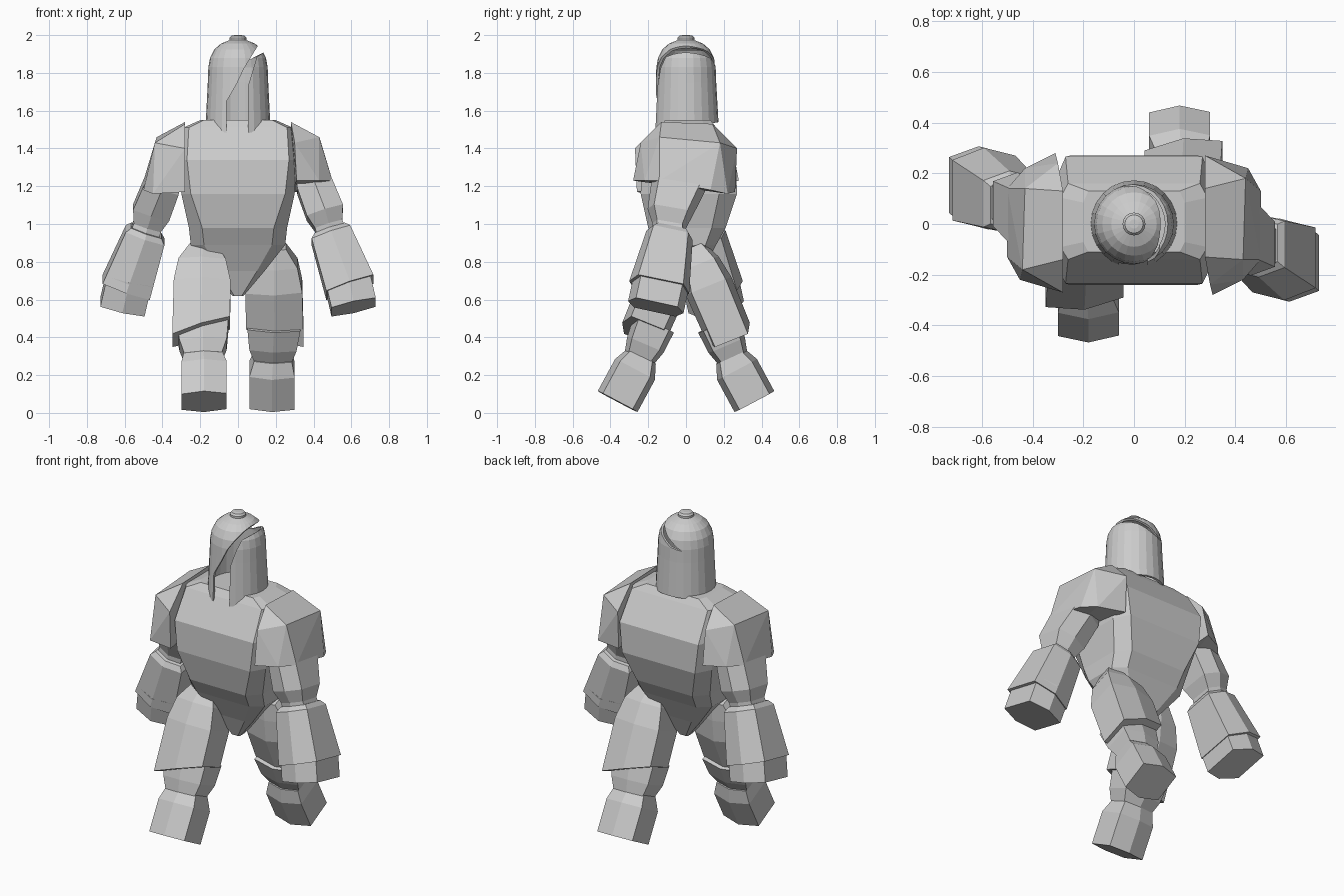
import bpy, bmesh, math
from mathutils import Vector

cube = bpy.data.objects.get("Cube")
if cube:
    bpy.data.objects.remove(cube, do_unlink=True)

grey = bpy.data.materials.new("plain grey")
grey.use_nodes = True
grey.diffuse_color = (0.6, 0.6, 0.6, 1)
grey.node_tree.nodes["Principled BSDF"].inputs["Base Color"].default_value = (0.6, 0.6, 0.6, 1)


def finish(name, bm):
    """Turn a bmesh into a flat shaded object."""
    bmesh.ops.recalc_face_normals(bm, faces=bm.faces[:])
    mesh = bpy.data.meshes.new(name)
    bm.to_mesh(mesh)
    bm.free()
    mesh.materials.append(grey)
    obj = bpy.data.objects.new(name, mesh)
    bpy.context.collection.objects.link(obj)
    return obj


def loft(name, rings, cap_start=True, cap_end=True):
    """Skin a list of equally long point rings."""
    bm = bmesh.new()
    rows = [[bm.verts.new(p) for p in ring] for ring in rings]
    count = len(rows[0])
    for low, high in zip(rows, rows[1:]):
        for i in range(count):
            j = (i + 1) % count
            bm.faces.new((low[i], low[j], high[j], high[i]))
    if cap_start:
        bm.faces.new(rows[0])
    if cap_end:
        bm.faces.new(rows[-1])
    return finish(name, bm)


def limb(name, stations, slant=0.0):
    """Six-sided limb segment; each station is x, y, z, half width, half depth.
    The slant makes the outer side of the last ring hang lower."""
    axis = (Vector(stations[-1][:3]) - Vector(stations[0][:3])).normalized()
    side = Vector((1, 0, 0))
    side = (side - axis * side.dot(axis)).normalized()
    depth = axis.cross(side)
    section = [(-1, -0.75), (0, -1), (1, -0.75), (1, 0.75), (0, 1), (-1, 0.75)]
    rings = []
    for station in stations:
        centre, (rx, ry) = Vector(station[:3]), station[3:]
        drop = slant if station is stations[-1] else 0
        rings.append([centre + side * a * rx + depth * b * ry + axis * a * rx * drop
                      for a, b in section])
    return loft(name, rings)


def hull(name, points):
    bm = bmesh.new()
    for p in points:
        bm.verts.new(p)
    bmesh.ops.convex_hull(bm, input=bm.verts[:])
    bmesh.ops.dissolve_limit(bm, angle_limit=math.radians(4), verts=bm.verts[:], edges=bm.edges[:])
    return finish(name, bm)


def circle(radius, z, slope=0.0, sides=24):
    angles = [math.tau * i / sides for i in range(sides)]
    return [(radius * math.cos(a), radius * math.sin(a), z + slope * radius * math.sin(a)) for a in angles]


def prism(name, outline, y0, y1):
    return loft(name, [[(x, y, z) for x, z in outline] for y in (y0, y1)])


# Torso: height, half width, front panel half width, front y, back y
torso = [(0.62, 0.03, 0.02, -0.03, 0.03), (0.75, 0.14, 0.1, -0.08, 0.09),
         (0.89, 0.25, 0.18, -0.15, 0.16), (0.98, 0.26, 0.19, -0.2, 0.21),
         (1.16, 0.3, 0.25, -0.24, 0.27), (1.34, 0.31, 0.27, -0.235, 0.265),
         (1.51, 0.29, 0.26, -0.14, 0.16), (1.55, 0.2, 0.18, -0.11, 0.13)]
rings = []
for z, w, p, f, b in torso:
    rings.append([(-p, f, z), (p, f, z), (w, f * 0.65, z), (w, b * 0.65, z),
                  (p, b, z), (-p, b, z), (-w, b * 0.65, z), (-w, f * 0.65, z)])
loft("torso", rings)

# Helmet shell with its slit sweeping from the face over to the back, and the top knob
dome = [(0.16, 1.75), (0.157, 1.83), (0.148, 1.88), (0.125, 1.925), (0.09, 1.955), (0.045, 1.973)]
helmet = loft("helmet", [circle(0.172, 1.51, 0.17)] + [circle(r, z) for r, z in dome], cap_start=False)
shell = helmet.modifiers.new("shell", "SOLIDIFY")
shell.thickness = 0.014
front_slit = [(-0.06, 1.4), (-0.06, 1.65), (-0.005, 1.745), (0.03, 1.82), (0.1, 1.935), (0.16, 2.03),
              (0.2, 1.97), (0.13, 1.905), (0.1, 1.885), (0.053, 1.73), (0.053, 1.4)]
back_slit = [(-0.07, 1.82), (0, 1.87), (0.06, 1.91), (0.1, 1.935), (0.16, 2.03), (0.2, 1.97),
             (0.13, 1.905), (0.08, 1.88), (0, 1.835)]
cutters = [prism("front_cutter", front_slit, -0.4, 0.03), prism("back_cutter", back_slit, 0.02, 0.4)]
for cutter in cutters:
    cutter.hide_render = True
    cut = helmet.modifiers.new("slit", "BOOLEAN")
    cut.operation = "DIFFERENCE"
    cut.solver = "EXACT"
    cut.object = cutter
bpy.context.view_layer.update()
evaluated = helmet.evaluated_get(bpy.context.evaluated_depsgraph_get())
carved = bpy.data.meshes.new_from_object(evaluated)
helmet.modifiers.clear()
helmet.data = carved
for cutter in cutters:
    bpy.data.objects.remove(cutter, do_unlink=True)
loft("helmet_knob", [circle(r, z, sides=16) for r, z in
                     ((0.045, 1.96), (0.045, 1.985), (0.036, 1.996), (0.018, 2.0))])

# Left side parts, each repeated half a turn round for the opposite stride
parts = [
    hull("shoulder_pad", [
        (0.28, -0.13, 1.54), (0.28, 0.14, 1.53), (0.28, 0.27, 1.4), (0.28, 0.26, 1.17),
        (0.3, -0.24, 1.43), (0.31, -0.28, 1.23), (0.43, -0.14, 1.46), (0.44, 0.18, 1.43),
        (0.43, -0.22, 1.23), (0.45, 0.22, 1.16), (0.5, -0.14, 1.23), (0.5, 0.13, 1.18)]),
    limb("upper_arm", [
        (0.37, -0.02, 1.34, 0.08, 0.12), (0.405, -0.04, 1.2, 0.095, 0.145),
        (0.46, -0.085, 1.06, 0.1, 0.12), (0.48, -0.09, 0.99, 0.075, 0.09),
        (0.5, -0.09, 0.93, 0.08, 0.09)]),
    limb("forearm_cuff", [
        (0.485, -0.08, 0.965, 0.085, 0.1), (0.492, -0.087, 0.94, 0.108, 0.125),
        (0.592, -0.142, 0.665, 0.132, 0.162)]),
    limb("hand", [
        (0.575, -0.125, 0.72, 0.12, 0.15), (0.612, -0.16, 0.56, 0.12, 0.15)]),
    limb("thigh", [
        (0.185, 0.04, 0.88, 0.07, 0.06), (0.19, 0.08, 0.79, 0.125, 0.1),
        (0.19, 0.12, 0.67, 0.15, 0.13), (0.195, 0.222, 0.43, 0.152, 0.125)], slant=0.35),
    limb("knee", [
        (0.19, 0.17, 0.47, 0.14, 0.115), (0.185, 0.215, 0.36, 0.125, 0.105),
        (0.185, 0.245, 0.295, 0.1, 0.085)]),
    limb("boot", [
        (0.185, 0.235, 0.3, 0.1, 0.085), (0.18, 0.27, 0.23, 0.12, 0.119),
        (0.18, 0.362, 0.06, 0.12, 0.119)]),
]
for part in parts:
    twin = part.copy()
    twin.name = "right_" + part.name
    part.name = "left_" + part.name
    twin.rotation_euler.z = math.pi
    bpy.context.collection.objects.link(twin)
